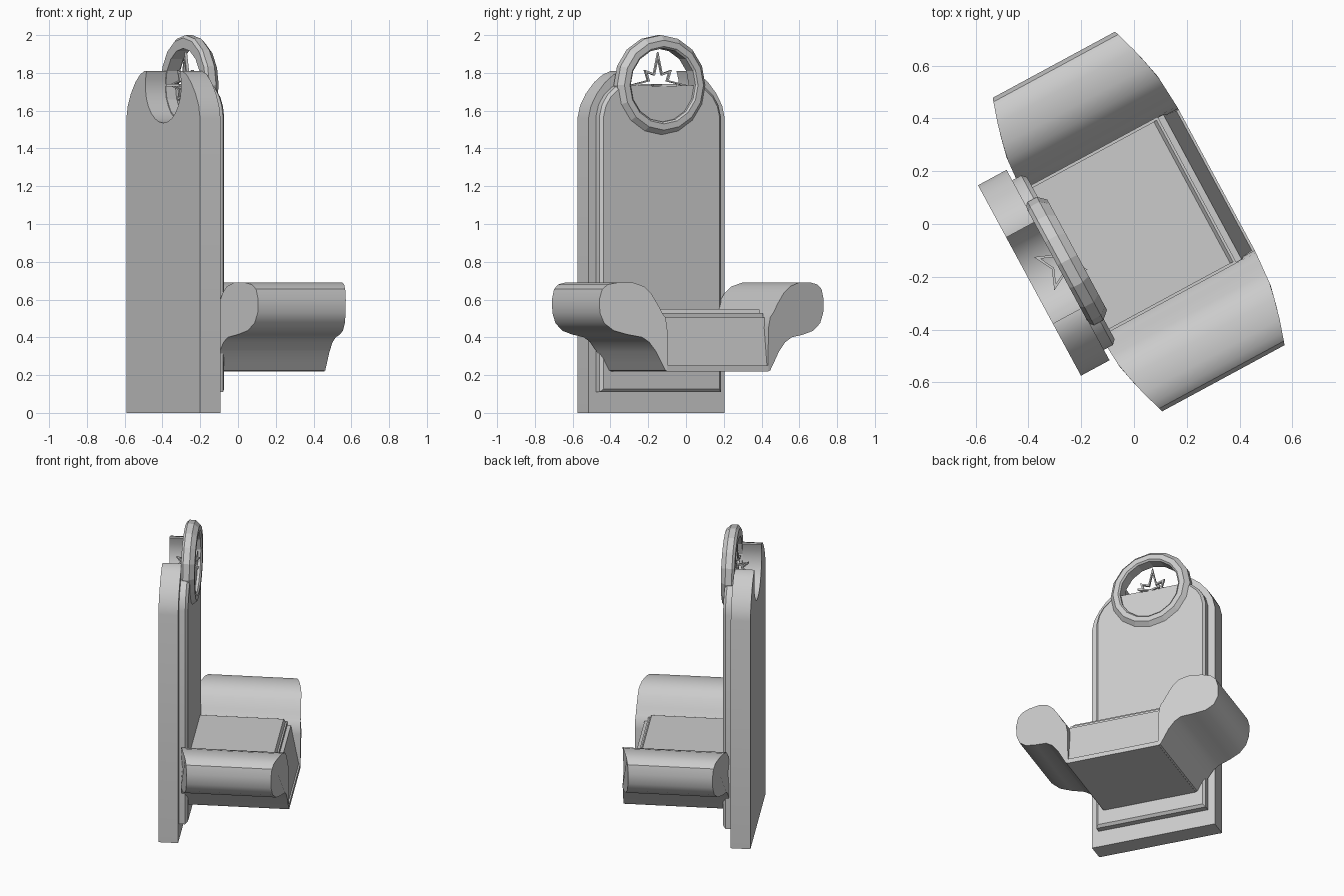
import bpy, bmesh, math
from mathutils import Matrix

if "Cube" in bpy.data.objects:
    bpy.data.objects.remove(bpy.data.objects["Cube"])

# Local frame: u = forward, v = sideways, z = up; the whole chair is turned about z
TURN = Matrix.Rotation(math.radians(28.4), 4, 'Z')
RC = 1.735  # height of the ring centre


def finish(name, bm, smooth=True):
    bmesh.ops.recalc_face_normals(bm, faces=bm.faces[:])
    bm.transform(TURN)
    me = bpy.data.meshes.new(name)
    bm.to_mesh(me)
    bm.free()
    ob = bpy.data.objects.new(name, me)
    bpy.context.collection.objects.link(ob)
    if smooth:
        bpy.ops.object.select_all(action='DESELECT')
        ob.select_set(True)
        bpy.context.view_layer.objects.active = ob
        bpy.ops.object.shade_smooth_by_angle(angle=math.radians(32))
    return ob


def prism(name, pts, back, front, bevel=0.0):
    """Extrude a (v, z) profile along u; back and front give u for each v, z."""
    bm = bmesh.new()
    a = [bm.verts.new((back(v, z), v, z)) for v, z in pts]
    b = [bm.verts.new((front(v, z), v, z)) for v, z in pts]
    bm.faces.new(a)
    cap = bm.faces.new(b)
    n = len(pts)
    for i in range(n):
        j = (i + 1) % n
        bm.faces.new((a[i], a[j], b[j], b[i]))
    bmesh.ops.recalc_face_normals(bm, faces=bm.faces[:])
    if bevel:
        bmesh.ops.bevel(bm, geom=cap.edges[:], offset=bevel, segments=1,
                        affect='EDGES', profile=0.5)
    return finish(name, bm)


def const(u):
    return lambda v, z: u


def arch(foot, half, shoulder):
    """Arched board outline with the round opening for the ring cut in the top."""
    right = [(half, foot)] + shoulder
    start = math.asin(min(1, (shoulder[-1][1] - RC) / 0.2))
    notch = []
    for i in range(17):
        t = start - (math.pi + 2 * start) * i / 16
        notch.append((0.2 * math.cos(t), RC + 0.2 * math.sin(t)))
    return right + notch + [(-v, z) for v, z in reversed(right)]


# Back board and raised panel
prism("back_board", arch(0, 0.41, [(0.41, 1.56), (0.395, 1.625), (0.36, 1.69), (0.31, 1.75),
                                   (0.26, 1.79), (0.21, 1.81)]), const(-0.45), const(-0.327))
prism("back_panel", arch(0.11, 0.365, [(0.365, 1.57), (0.35, 1.63), (0.32, 1.68), (0.27, 1.725),
                                       (0.215, 1.75)]), const(-0.33), const(-0.272), 0.016)

# Ring: lathed chamfered section (u, radius), 16 sides
bm = bmesh.new()
section = [(-0.33, 0.195), (-0.33, 0.25), (-0.315, 0.265), (-0.275, 0.265),
           (-0.245, 0.238), (-0.245, 0.205), (-0.255, 0.195)]
N = 16
rows = [[bm.verts.new((u, r * math.sin(2 * math.pi * i / N), RC + r * math.cos(2 * math.pi * i / N)))
         for u, r in section] for i in range(N)]
for i in range(N):
    p, q = rows[i], rows[(i + 1) % N]
    for k in range(len(section)):
        m = (k + 1) % len(section)
        bm.faces.new((p[k], p[m], q[m], q[k]))
finish("ring", bm, False)


# Open star frames inside the ring
def star(name, radii, thick, hollow, matrix):
    bm = bmesh.new()
    n = len(radii)
    loops = []
    for s, u in ((1, -thick), (1, thick), (hollow, thick), (hollow, -thick)):
        loops.append([bm.verts.new((u, s * r * math.sin(2 * math.pi * i / n),
                                    s * r * math.cos(2 * math.pi * i / n)))
                      for i, r in enumerate(radii)])
    for k in range(4):
        p, q = loops[k], loops[(k + 1) % 4]
        for i in range(n):
            j = (i + 1) % n
            bm.faces.new((p[i], p[j], q[j], q[i]))
    bm.transform(matrix)
    finish(name, bm, False)


place = Matrix.Translation((-0.315, 0, RC))
star("star_upright", [0.175, 0.068, 0.115, 0.068] * 4, 0.008, 0.8, place)
star("star_level", [0.105, 0.04] * 4, 0.006, 0.75,
     place @ Matrix.Rotation(math.radians(-42), 4, 'Z') @ Matrix.Rotation(math.radians(90), 4, 'Y'))


# Arms: scrolled profile whose ends draw in towards the outside
def half_len(v):
    table = [(0, 0.335), (0.31, 0.335), (0.45, 0.325), (0.56, 0.30), (0.68, 0.262)]
    v = abs(v)
    for (a, x), (b, y) in zip(table, table[1:]):
        if v <= b:
            return x + (y - x) * (v - a) / (b - a)
    return table[-1][1]


def arm_back(v, z):
    return 0.02 - half_len(v)


def arm_front(v, z):
    return 0.02 + half_len(v)


arm = [(0.30, 0.22), (0.315, 0.225), (0.335, 0.26), (0.37, 0.325), (0.41, 0.375), (0.45, 0.40),
       (0.53, 0.415), (0.60, 0.435), (0.65, 0.475), (0.672, 0.53), (0.675, 0.60), (0.66, 0.655),
       (0.63, 0.68), (0.58, 0.69), (0.50, 0.69), (0.44, 0.67), (0.40, 0.635), (0.36, 0.575),
       (0.335, 0.53), (0.315, 0.505), (0.305, 0.45)]
for side, s in (("left", 1), ("right", -1)):
    prism("arm_" + side, [(s * v, z) for v, z in arm], arm_back, arm_front)


# Seat base, front lip and stepped cushion
def block(name, v, z0, z1, u0, f0, f1):
    return prism(name, [(-v, z0), (v, z0), (v, z1), (-v, z1)], const(u0),
                 lambda _, z: f0 if z < (z0 + z1) / 2 else f1)


block("seat_lip", 0.305, 0.22, 0.25, -0.31, 0.355, 0.355)
block("seat_base", 0.312, 0.25, 0.505, -0.30, 0.345, 0.295)
block("cushion_lower", 0.315, 0.50, 0.53, -0.29, 0.272, 0.272)
block("cushion_upper", 0.305, 0.53, 0.55, -0.28, 0.262, 0.25)
